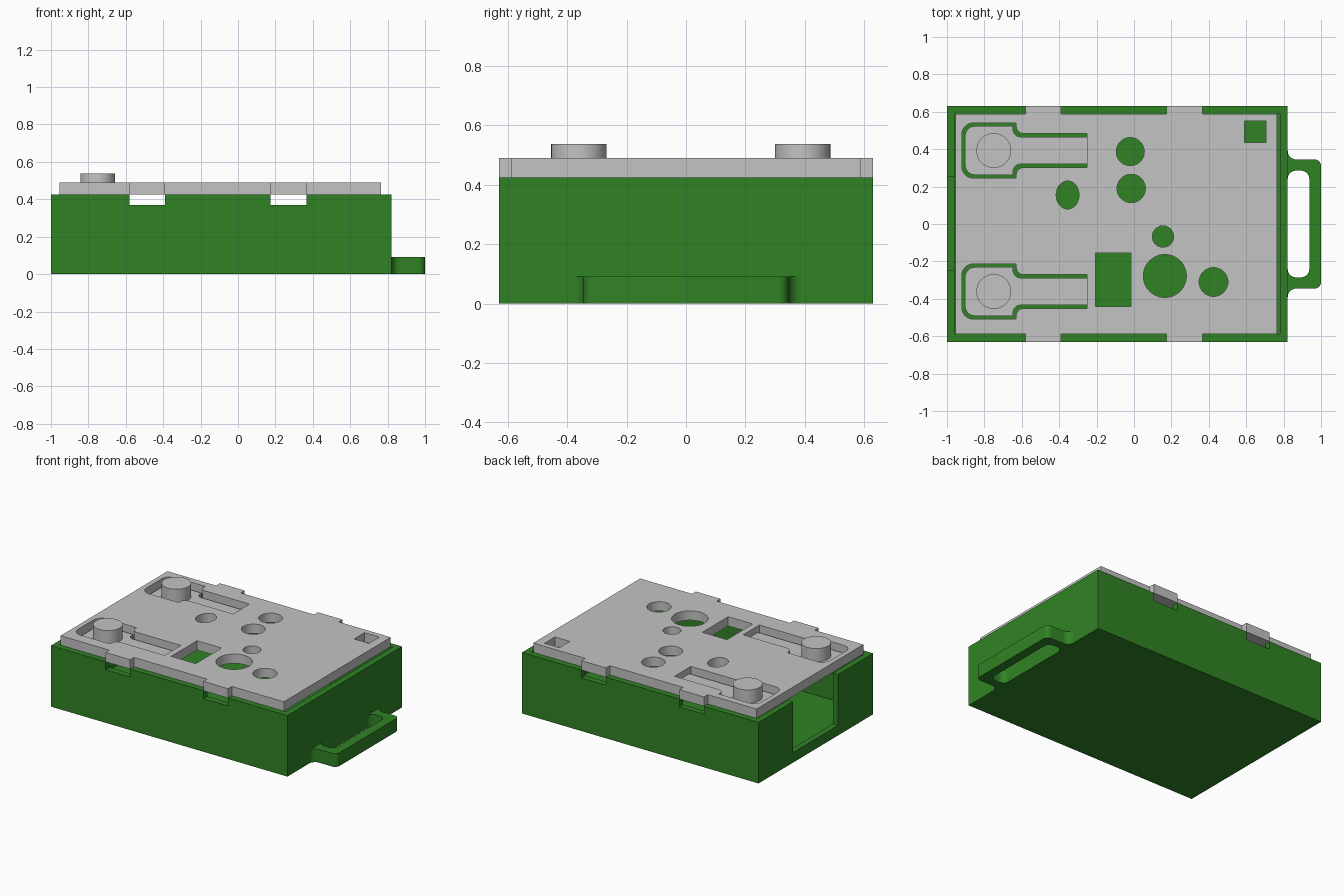
import bpy, bmesh, math

if "Cube" in bpy.data.objects:
    bpy.data.objects.remove(bpy.data.objects["Cube"])


def material(name, rgb):
    m = bpy.data.materials.new(name)
    m.diffuse_color = (*rgb, 1)
    m.use_nodes = True
    m.node_tree.nodes["Principled BSDF"].inputs["Base Color"].default_value = m.diffuse_color
    return m


GREEN = material("case green", (0.03, 0.225, 0.018))
GREY = material("lid grey", (0.55, 0.55, 0.55))


def prism(name, pts, z0, z1, mat=None):
    """Extrude a closed outline from z0 to z1."""
    bm = bmesh.new()
    f = bm.faces.new([bm.verts.new((x, y, z0)) for x, y in pts])
    r = bmesh.ops.extrude_face_region(bm, geom=[f])
    for v in r["geom"]:
        if isinstance(v, bmesh.types.BMVert):
            v.co.z = z1
    bmesh.ops.recalc_face_normals(bm, faces=bm.faces)
    me = bpy.data.meshes.new(name)
    bm.to_mesh(me)
    bm.free()
    ob = bpy.data.objects.new(name, me)
    bpy.context.collection.objects.link(ob)
    if mat:
        me.materials.append(mat)
    return ob


def rect(x0, x1, y0, y1):
    return [(x0, y0), (x1, y0), (x1, y1), (x0, y1)]


def arc(cx, cy, rx, ry, a0, a1, n=8):
    return [(cx + rx * math.cos(math.radians(a0 + (a1 - a0) * i / n)),
             cy + ry * math.sin(math.radians(a0 + (a1 - a0) * i / n))) for i in range(n + 1)]


def ellipse(cx, cy, rx, ry, n=48):
    return arc(cx, cy, rx, ry, 0, 360, n)[:-1]


def mirrored(half, cy=0):
    """Complete an outline from its upper half."""
    return [(x, cy + y) for x, y in half] + [(x, cy - y) for x, y in reversed(half)]


def cut(ob, pts, z0, z1):
    cutter = prism("cutter", pts, z0, z1)
    cutter.hide_render = True
    mod = ob.modifiers.new("cut", "BOOLEAN")
    mod.operation, mod.solver, mod.object = "DIFFERENCE", "EXACT", cutter
    bpy.context.view_layer.objects.active = ob
    bpy.ops.object.modifier_apply(modifier=mod.name)
    bpy.data.objects.remove(cutter)


TABS = [(-0.58, -0.39), (0.175, 0.365)]
TOP, LID_TOP, PADDLE_TOP = 0.425, 0.49, 0.445

# Open case with a cable opening on the left and tab notches in the long walls
case = prism("case", rect(-1, 0.822, -0.63, 0.63), 0, TOP, GREEN)
cut(case, rect(-0.96, 0.78, -0.588, 0.588), 0.04, 0.6)
cut(case, rect(-1.1, -0.9, -0.245, 0.25), 0.07, 0.6)
for x0, x1 in TABS:
    cut(case, rect(x0, x1, -0.8, 0.8), 0.37, 0.6)

# Strap loop on the right end
loop = mirrored([(0.822, 0.395)] + arc(0.867, 0.39, 0.045, 0.045, 180, 270)
                + arc(0.965, 0.31, 0.035, 0.035, 90, 0))
strap_loop = prism("strap_loop", loop, 0, 0.092, GREEN)
slot = mirrored(arc(0.865, 0.242, 0.043, 0.043, 180, 90) + arc(0.894, 0.242, 0.043, 0.043, 90, 0))
cut(strap_loop, slot, -0.1, 0.2)

# Lid plate with side tabs
edge = [(-0.955, 0.588)]
for x0, x1 in TABS:
    edge += [(x0, 0.588), (x0, 0.63), (x1, 0.63), (x1, 0.588)]
edge.append((0.765, 0.588))
lid = prism("lid", mirrored(edge), TOP, LID_TOP, GREY)

# Openings through the lid
for cx, cy, rx, ry in [(0.165, -0.278, 0.115, 0.115), (0.425, -0.31, 0.077, 0.077),
                       (0.155, -0.067, 0.057, 0.057), (-0.015, 0.19, 0.076, 0.076),
                       (-0.02, 0.387, 0.075, 0.075), (-0.355, 0.155, 0.061, 0.075)]:
    cut(lid, ellipse(cx, cy, rx, ry), 0.3, 0.6)
for r in [(-0.207, -0.017, -0.44, -0.155), (0.59, 0.705, 0.435, 0.55)]:
    cut(lid, rect(*r), 0.3, 0.6)


def paddle_outline(cy, d):
    """Rounded head and narrow tail, inset by d."""
    h, t = 0.147 - d, 0.09 - d
    return mirrored([(-0.25, t)] + arc(-0.59 - d, t + 0.04, 0.04, 0.04, 270, 180)
                    + [(-0.63 - d, h)] + arc(-0.86 + d / 2, h - 0.06 + d / 2,
                                            0.06 - d / 2, 0.06 - d / 2, 90, 180), cy)


# Flexible push buttons hinged in the lid
parts = [case, strap_loop, lid]
for side, cy in (("back", 0.393), ("front", -0.361)):
    cut(lid, paddle_outline(cy, 0), 0.3, 0.6)
    parts.append(prism(side + "_button_paddle", paddle_outline(cy, 0.017), TOP, PADDLE_TOP, GREY))
    parts.append(prism(side + "_button", ellipse(-0.75, cy, 0.093, 0.093), PADDLE_TOP, 0.537, GREY))

# Smooth the round walls, keep edges crisp
for ob in parts:
    bpy.ops.object.select_all(action="DESELECT")
    ob.select_set(True)
    bpy.context.view_layer.objects.active = ob
    bpy.ops.object.shade_smooth_by_angle(angle=math.radians(30))
